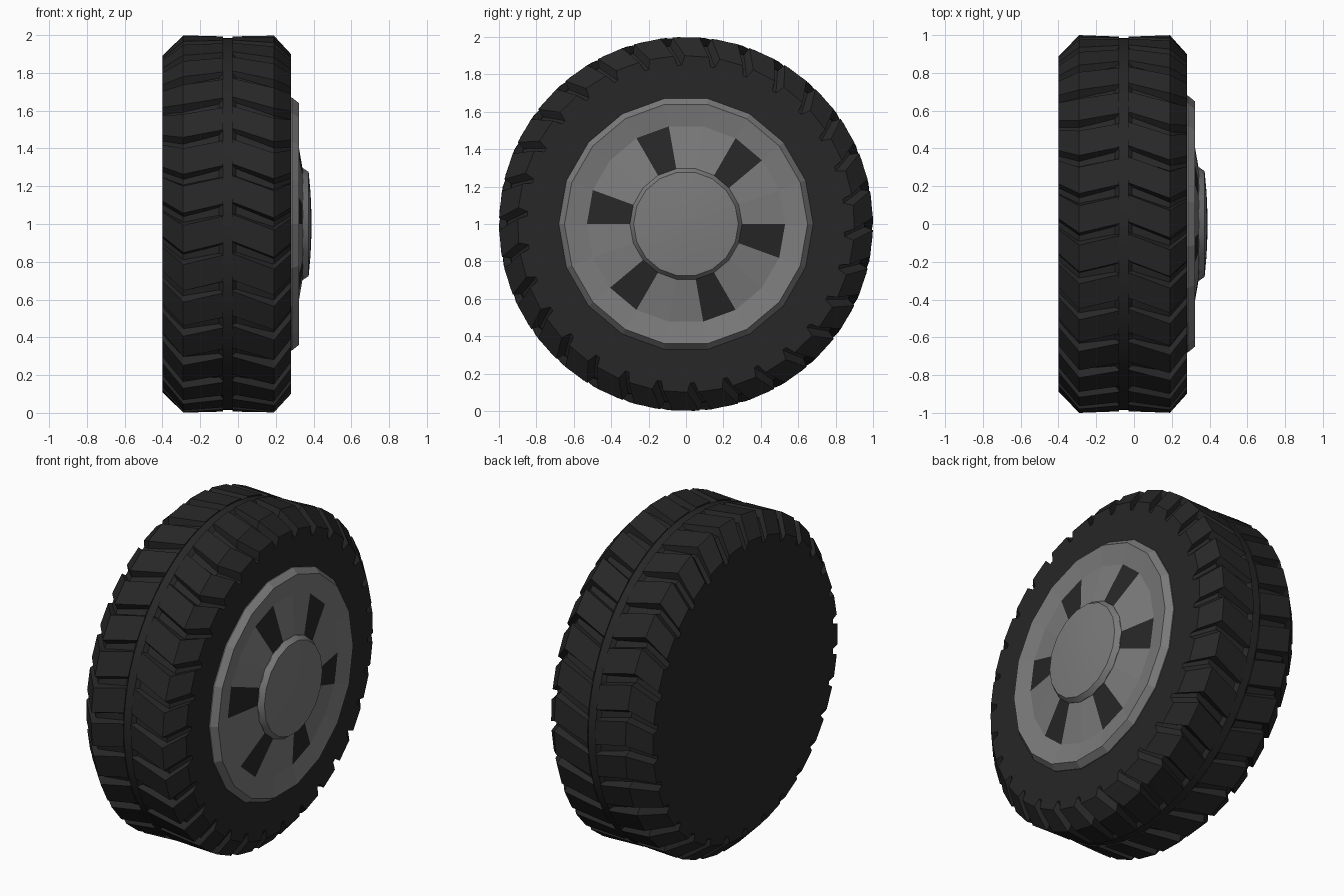
import bpy, bmesh
from math import cos, sin, pi, radians

if "Cube" in bpy.data.objects:
    bpy.data.objects.remove(bpy.data.objects["Cube"])


def material(name, value):
    m = bpy.data.materials.new(name)
    m.use_nodes = True
    col = (value, value, value, 1)
    m.diffuse_color = col
    bsdf = m.node_tree.nodes["Principled BSDF"]
    bsdf.inputs["Base Color"].default_value = col
    bsdf.inputs["Roughness"].default_value = 0.8
    return m


rubber = material("black rubber", 0.02)
metal = material("grey metal", 0.2)


def polar(x, r, a):
    """Point at radius r and angle a around the axle."""
    return (x, r * cos(a), 1 + r * sin(a))


def finish(name, bm, mats, smooth=None):
    bmesh.ops.recalc_face_normals(bm, faces=bm.faces)
    mesh = bpy.data.meshes.new(name)
    bm.to_mesh(mesh)
    bm.free()
    ob = bpy.data.objects.new(name, mesh)
    bpy.context.collection.objects.link(ob)
    for m in mats:
        mesh.materials.append(m)
    if smooth:
        bpy.ops.object.select_all(action='DESELECT')
        ob.select_set(True)
        bpy.context.view_layer.objects.active = ob
        bpy.ops.object.shade_smooth_by_angle(angle=radians(smooth))
    return ob


def lathe(name, profile, sides, mats, smooth=None, paint=None):
    """Spin an (x, radius) profile about the axle and cap both ends."""
    bm = bmesh.new()
    rings = [[bm.verts.new(polar(x, r, 2 * pi * k / sides)) for k in range(sides)]
             for x, r in profile]
    for band, (a, b) in enumerate(zip(rings, rings[1:])):
        for k in range(sides):
            n = (k + 1) % sides
            f = bm.faces.new((a[k], a[n], b[n], b[k]))
            if paint:
                f.material_index = paint(band, k)
    bm.faces.new(rings[0])
    bm.faces.new(rings[-1])
    return finish(name, bm, mats, smooth)


# Tyre carcass with flat sidewalls and tread floor
lathe("tyre_body", [(-0.4, 0.85), (-0.29, 0.955), (-0.1, 0.965), (-0.08, 0.985),
                    (-0.03, 0.985), (-0.01, 0.965), (0.19, 0.955), (0.28, 0.85)],
      72, [rubber], 30)


def tread_row(name, stations, count, offset):
    """Ring of V-shaped tread lugs; each station is (x, top radius, angle shift)."""
    bm = bmesh.new()
    for i in range(count):
        start = 2 * pi * i / count + offset
        loops = []
        for x, r, shift in stations:
            a = start + shift
            section = [(r - 0.06, -0.095), (r, -0.072), (r, 0.072), (r - 0.06, 0.095)]
            loops.append([bm.verts.new(polar(x, rr, a + da)) for rr, da in section])
        for p, q in zip(loops, loops[1:]):
            for j in range(4):
                n = (j + 1) % 4
                bm.faces.new((p[j], p[n], q[n], q[j]))
        bm.faces.new(loops[0])
        bm.faces.new(loops[-1])
    return finish(name, bm, [rubber])


# Two rows of lugs, chamfered at the shoulders
tread_row("inner_tread_lugs", [(-0.4, 0.89, 0), (-0.29, 1, 0.08), (-0.08, 0.993, 0.03)], 30, 0)
tread_row("outer_tread_lugs", [(-0.03, 0.993, 0), (0.19, 1, 0.085), (0.28, 0.9, 0.02)], 30, 0.02)

# Wheel disc: bevelled lip, dished face, every third facet a dark slot
lathe("wheel_disc", [(0.25, 0.68), (0.285, 0.68), (0.322, 0.65), (0.32, 0.64),
                     (0.302, 0.53), (0.343, 0.29)],
      18, [metal, rubber], None,
      lambda band, k: 1 if band == 4 and k % 3 == 2 else 0)

# Domed hub cap
lathe("hub_cap", [(0.32, 0.3), (0.345, 0.3), (0.374, 0.28), (0.384, 0.17), (0.39, 0.03)],
      18, [metal], 30)
